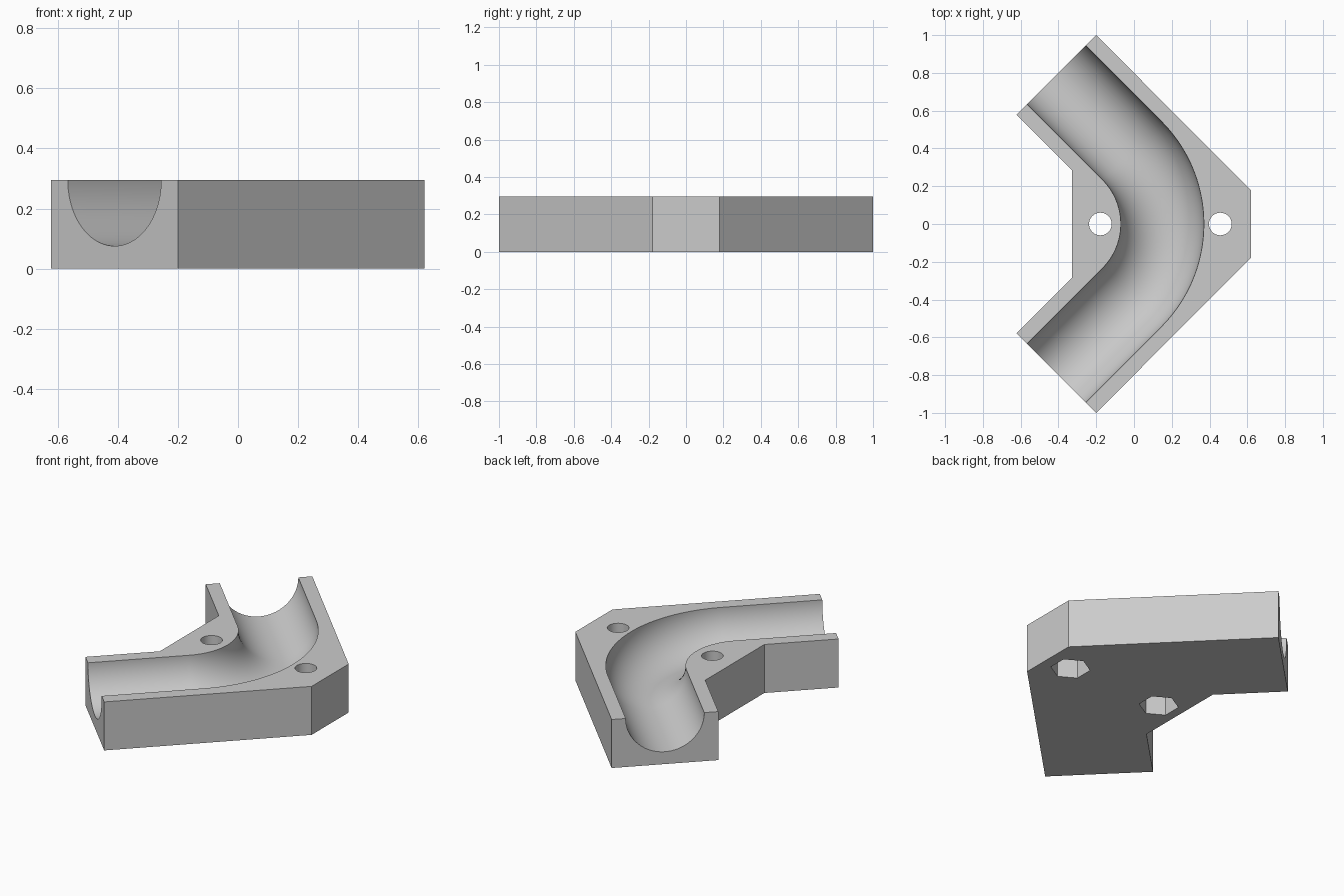
import bpy, bmesh, math
from mathutils import Vector

if "Cube" in bpy.data.objects:
    bpy.data.objects.remove(bpy.data.objects["Cube"], do_unlink=True)

HEIGHT = 0.295
BORE = 0.22                      # channel radius
BEND_X, BEND_R = -0.40, 0.55     # centre and radius of the channel bend
HOLES = (-0.178, 0.457)          # bolt positions along x

grey = bpy.data.materials.new("light_grey")
grey.use_nodes = True
color = (0.6, 0.6, 0.6, 1)
grey.diffuse_color = color
grey.node_tree.nodes["Principled BSDF"].inputs["Base Color"].default_value = color


def make_object(name, bm):
    bmesh.ops.recalc_face_normals(bm, faces=bm.faces)
    mesh = bpy.data.meshes.new(name)
    bm.to_mesh(mesh)
    bm.free()
    mesh.materials.append(grey)
    obj = bpy.data.objects.new(name, mesh)
    bpy.context.collection.objects.link(obj)
    return obj


def loft(name, rings):
    """Closed solid through a list of equal-length rings of points."""
    bm = bmesh.new()
    loops = [[bm.verts.new(p) for p in ring] for ring in rings]
    n = len(loops[0])
    for a, b in zip(loops, loops[1:]):
        for i in range(n):
            j = (i + 1) % n
            bm.faces.new((a[i], a[j], b[j], b[i]))
    bm.faces.new(loops[0])
    bm.faces.new(loops[-1])
    return make_object(name, bm)


def prism(name, outline, z0, z1):
    return loft(name, [[(x, y, z) for x, y in outline] for z in (z0, z1)])


def polygon(cx, radius, sides, turn=0.0):
    angles = [turn + math.tau * i / sides for i in range(sides)]
    return [(cx + radius * math.cos(a), radius * math.sin(a)) for a in angles]


# Angled block, mirrored front to back
half = [(0.62, 0.178), (-0.2, 1.0), (-0.622, 0.578), (-0.328, 0.284)]
block = prism("channel_block", half + [(x, -y) for x, y in reversed(half)], 0, HEIGHT)

# Round channel: straight, quarter bend, straight
path = []
steps = 40
for i in range(steps + 1):
    a = math.radians(-45 + 90 * i / steps)
    out = Vector((math.cos(a), math.sin(a), 0))
    path.append((Vector((BEND_X, 0, HEIGHT)) + out * BEND_R, out))


def extended(end, sign):
    point, out = end
    return point + sign * Vector((-out.y, out.x, 0)) * 1.2, out


path = [extended(path[0], -1)] + path + [extended(path[-1], 1)]
SIDES = 64
rings = []
for point, out in path:
    angles = [math.tau * (i + 0.5) / SIDES for i in range(SIDES)]
    rings.append([point + out * BORE * math.cos(a) + Vector((0, 0, BORE * math.sin(a)))
                  for a in angles])
cutters = [loft("channel_cutter", rings)]

# Bolt holes with hexagonal nut pockets underneath
for x in HOLES:
    cutters.append(prism("bolt_cutter", polygon(x, 0.06, 32), -0.1, HEIGHT + 0.1))
    cutters.append(prism("nut_cutter", polygon(x, 0.11, 6, math.pi / 6), -0.1, 0.15))

bpy.ops.object.select_all(action="DESELECT")
block.select_set(True)
bpy.context.view_layer.objects.active = block
for cutter in cutters:
    cutter.hide_render = True
    mod = block.modifiers.new("cut", "BOOLEAN")
    mod.operation = "DIFFERENCE"
    mod.solver = "EXACT"
    mod.object = cutter
    bpy.ops.object.modifier_apply(modifier=mod.name)
    bpy.data.objects.remove(cutter, do_unlink=True)

bpy.ops.object.shade_smooth_by_angle(angle=math.radians(30))
